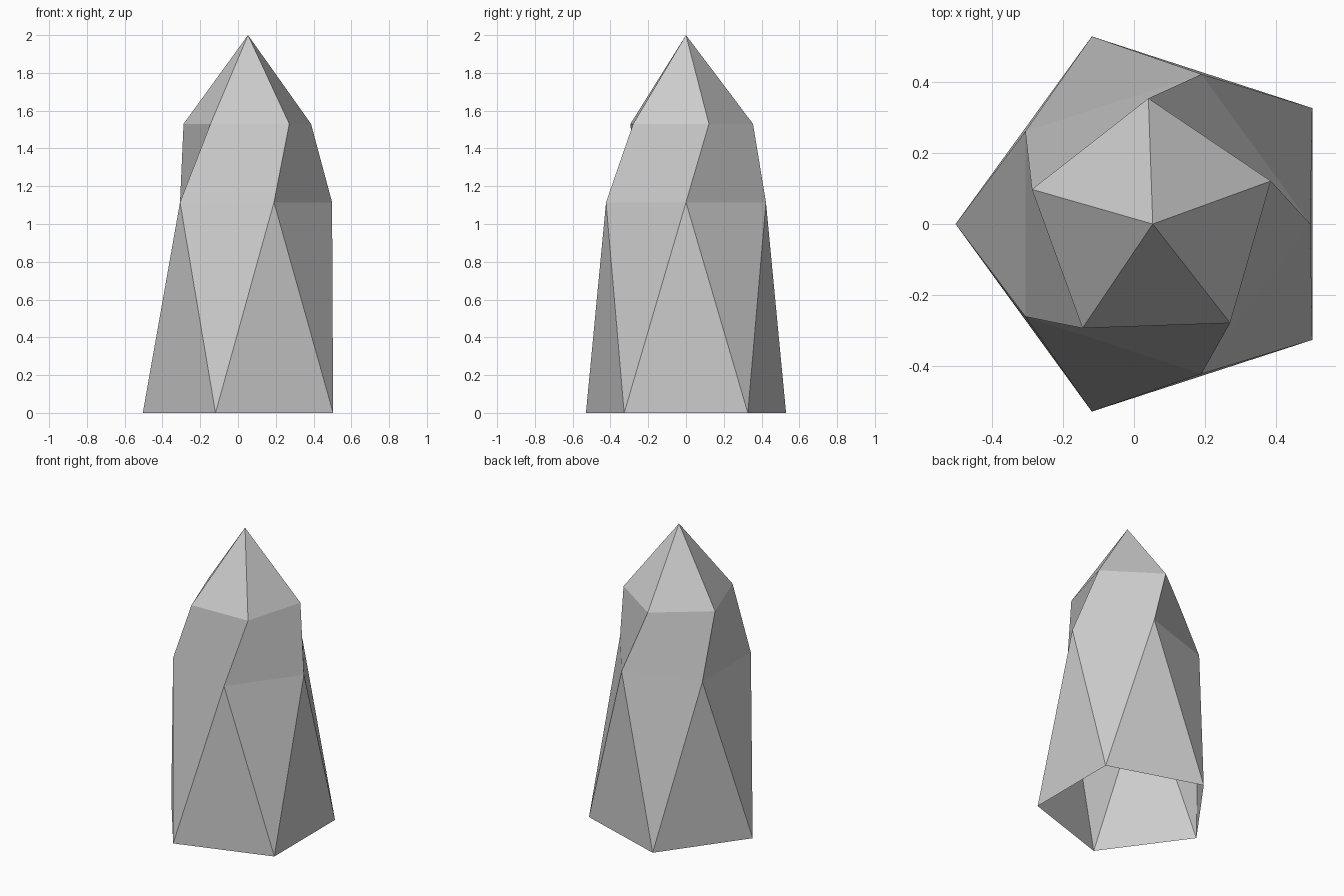
import bpy
import bmesh
import math

if "Cube" in bpy.data.objects:
    bpy.data.objects.remove(bpy.data.objects["Cube"])

SIDES = 5
CENTRE_X = 0.053
STEP = math.tau / SIDES

# Plain grey stone
stone = bpy.data.materials.new("grey_stone")
stone.diffuse_color = (0.6, 0.6, 0.6, 1.0)
stone.use_nodes = True
stone.node_tree.nodes["Principled BSDF"].inputs["Base Color"].default_value = stone.diffuse_color

bm = bmesh.new()


def ring(radius, z, start_degrees):
    """Five points around the crystal axis."""
    start = math.radians(start_degrees)
    return [bm.verts.new((CENTRE_X + radius * math.cos(start + i * STEP),
                          radius * math.sin(start + i * STEP), z))
            for i in range(SIDES)]


# Base, waist turned half a side, shoulder turned a little more, and tip
base = ring(0.557, 0.0, 36)
waist = ring(0.445, 1.115, 0)
shoulder = ring(0.355, 1.53, 20)
tip = bm.verts.new((CENTRE_X, 0.0, 2.0))

for i in range(SIDES):
    j = (i + 1) % SIDES
    # Lower shaft: alternating triangles, open underneath
    bm.faces.new((base[i], waist[j], waist[i]))
    bm.faces.new((base[i], base[j], waist[j]))
    # Twisted upper shaft
    bm.faces.new((waist[i], waist[j], shoulder[j], shoulder[i]))
    # Pointed cap
    bm.faces.new((shoulder[i], shoulder[j], tip))

mesh = bpy.data.meshes.new("crystal")
bm.to_mesh(mesh)
bm.free()
mesh.materials.append(stone)
crystal = bpy.data.objects.new("crystal", mesh)
bpy.context.collection.objects.link(crystal)
